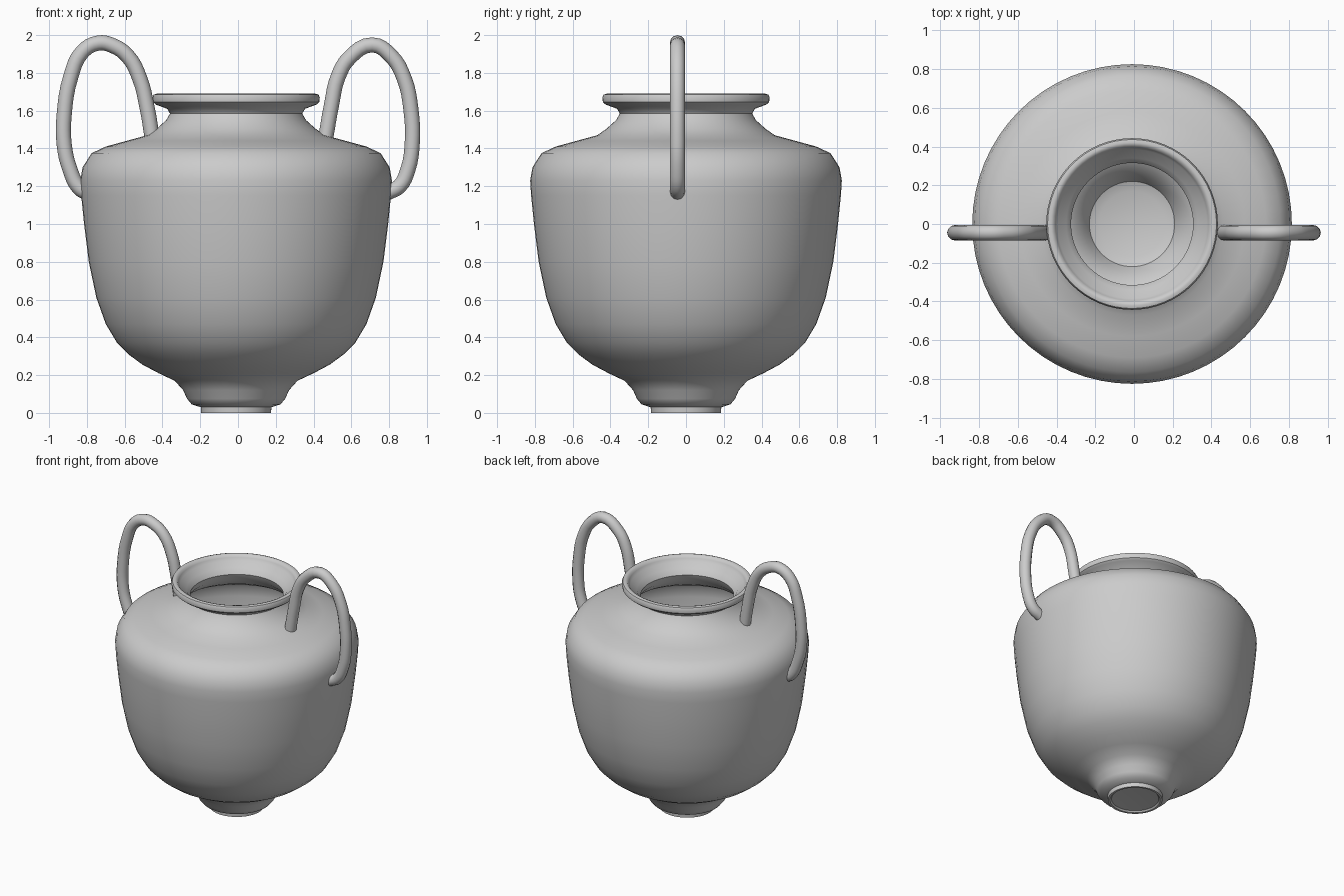
import bpy, bmesh, math
from mathutils import Vector, Matrix

if "Cube" in bpy.data.objects:
    bpy.data.objects.remove(bpy.data.objects["Cube"])


def smooth(obj, angle):
    bpy.ops.object.select_all(action='DESELECT')
    obj.select_set(True)
    bpy.context.view_layer.objects.active = obj
    bpy.ops.object.shade_smooth_by_angle(angle=math.radians(angle))


def lathe(name, profile, centre, steps=64):
    bm = bmesh.new()
    verts = [bm.verts.new((r, 0, z)) for r, z in profile]
    edges = [bm.edges.new(pair) for pair in zip(verts, verts[1:])]
    bmesh.ops.spin(bm, geom=verts + edges, cent=(0, 0, 0), axis=(0, 0, 1),
                   angle=2 * math.pi, steps=steps, use_duplicate=False)
    bmesh.ops.remove_doubles(bm, verts=bm.verts, dist=0.0005)
    bmesh.ops.recalc_face_normals(bm, faces=bm.faces)
    mesh = bpy.data.meshes.new(name)
    bm.to_mesh(mesh)
    bm.free()
    obj = bpy.data.objects.new(name, mesh)
    obj.location = centre
    bpy.context.collection.objects.link(obj)
    smooth(obj, 40)


def tube(name, path, y, radius):
    curve = bpy.data.curves.new(name, 'CURVE')
    curve.dimensions = '3D'
    curve.bevel_depth = radius
    curve.bevel_resolution = 4
    curve.use_fill_caps = True
    curve.resolution_u = 4
    spline = curve.splines.new('BEZIER')
    spline.bezier_points.add(len(path) - 1)
    for point, (x, z) in zip(spline.bezier_points, path):
        point.co = (x, y, z)
        point.handle_left_type = point.handle_right_type = 'AUTO'
    obj = bpy.data.objects.new(name, curve)
    bpy.context.collection.objects.link(obj)
    bpy.ops.object.select_all(action='DESELECT')
    obj.select_set(True)
    bpy.context.view_layer.objects.active = obj
    bpy.ops.object.convert(target='MESH')
    smooth(bpy.context.view_layer.objects.active, 50)


# Hollow vase: outside from the foot up, over the rim, then down the inside
outer = [(0, 0.02), (0.16, 0.01), (0.17, 0), (0.185, 0), (0.187, 0.03), (0.235, 0.045),
         (0.26, 0.075), (0.28, 0.12), (0.325, 0.17), (0.41, 0.21), (0.495, 0.255),
         (0.57, 0.31), (0.63, 0.37), (0.69, 0.47), (0.74, 0.61), (0.78, 0.80),
         (0.805, 1.0), (0.82, 1.15), (0.825, 1.23), (0.813, 1.30), (0.765, 1.375),
         (0.69, 1.41), (0.58, 1.44), (0.47, 1.47), (0.42, 1.505), (0.37, 1.55),
         (0.35, 1.585), (0.365, 1.61), (0.425, 1.632), (0.44, 1.645), (0.443, 1.67),
         (0.436, 1.685), (0.42, 1.69)]
inner = [(0.405, 1.685), (0.395, 1.67), (0.385, 1.65), (0.34, 1.62), (0.315, 1.58),
         (0.335, 1.53), (0.39, 1.475), (0.46, 1.435), (0.60, 1.40), (0.73, 1.345),
         (0.775, 1.28), (0.785, 1.2), (0.765, 1.0), (0.74, 0.80), (0.70, 0.62),
         (0.60, 0.40), (0.47, 0.29), (0.31, 0.21), (0.25, 0.14), (0.22, 0.08),
         (0.17, 0.06), (0, 0.06)]
lathe("vase_body", outer + inner, (-0.01, 0, 0))

# Looped handles, slightly different on each side
tube("left_handle",
     [(-0.455, 1.46), (-0.48, 1.61), (-0.52, 1.77), (-0.585, 1.89), (-0.665, 1.945),
      (-0.74, 1.958), (-0.825, 1.91), (-0.885, 1.78), (-0.92, 1.58), (-0.92, 1.42),
      (-0.89, 1.29), (-0.84, 1.19), (-0.80, 1.165)], -0.045, 0.04)
tube("right_handle",
     [(0.465, 1.46), (0.495, 1.63), (0.53, 1.78), (0.59, 1.88), (0.71, 1.948),
      (0.81, 1.89), (0.88, 1.77), (0.915, 1.61), (0.922, 1.42), (0.90, 1.29),
      (0.855, 1.20), (0.79, 1.165)], -0.045, 0.04)
